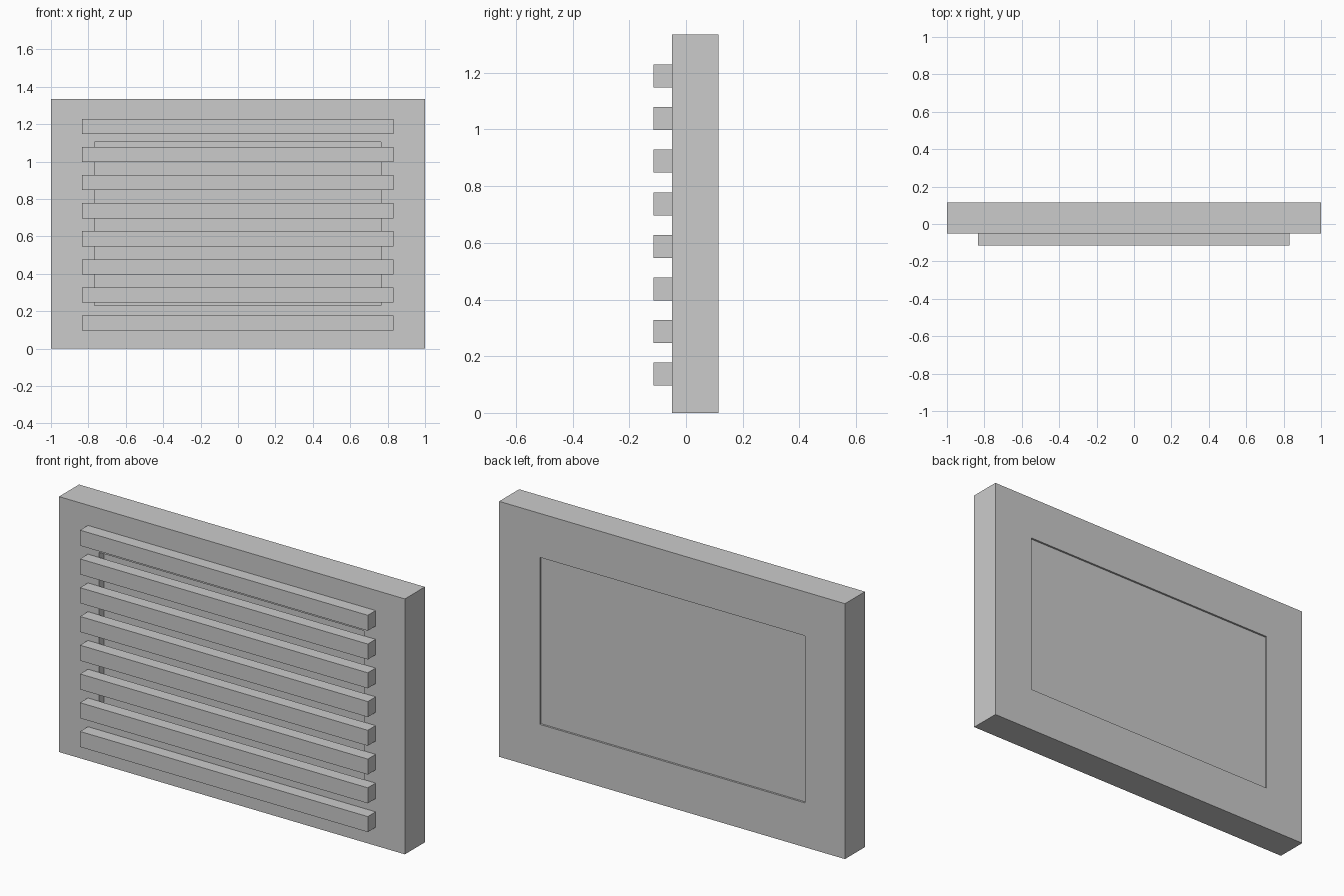
import bpy

if "Cube" in bpy.data.objects:
    bpy.data.objects.remove(bpy.data.objects["Cube"], do_unlink=True)

grey = bpy.data.materials.new("light_grey")
grey.use_nodes = True
colour = (0.6, 0.6, 0.6, 1)
grey.diffuse_color = colour
grey.node_tree.nodes["Principled BSDF"].inputs["Base Color"].default_value = colour


def box(name, x, y, z):
    """Box spanning the given (low, high) range on each axis."""
    bpy.ops.mesh.primitive_cube_add(size=1)
    ob = bpy.context.object
    ob.name = name
    for v in ob.data.vertices:
        v.co = [lo if c < 0 else hi for c, (lo, hi) in zip(v.co, (x, y, z))]
    ob.data.materials.append(grey)
    return ob


FRONT, BACK, HEIGHT = -0.05, 0.115, 1.335
OPEN_X, OPEN_Z = (-0.768, 0.765), (0.232, 1.105)

# Surround slab, recessed on the front and slightly on the back
frame = box("frame", (-1, 1), (FRONT, BACK), (0, HEIGHT))
recesses = {"front_recess_cutter": (FRONT - 0.1, FRONT + 0.04),
            "back_recess_cutter": (BACK - 0.01, BACK + 0.1)}
for name, depth in recesses.items():
    cutter = box(name, OPEN_X, depth, OPEN_Z)
    cut = frame.modifiers.new(name, "BOOLEAN")
    cut.operation = "DIFFERENCE"
    cut.solver = "EXACT"
    cut.object = cutter
    cutter.hide_render = True
    cutter.hide_set(True)

# Horizontal louvre slats
for i in range(8):
    low = 0.096 + 0.1503 * i
    box(f"slat_{i + 1}", (-0.833, 0.831), (-0.115, FRONT), (low, low + 0.081))
